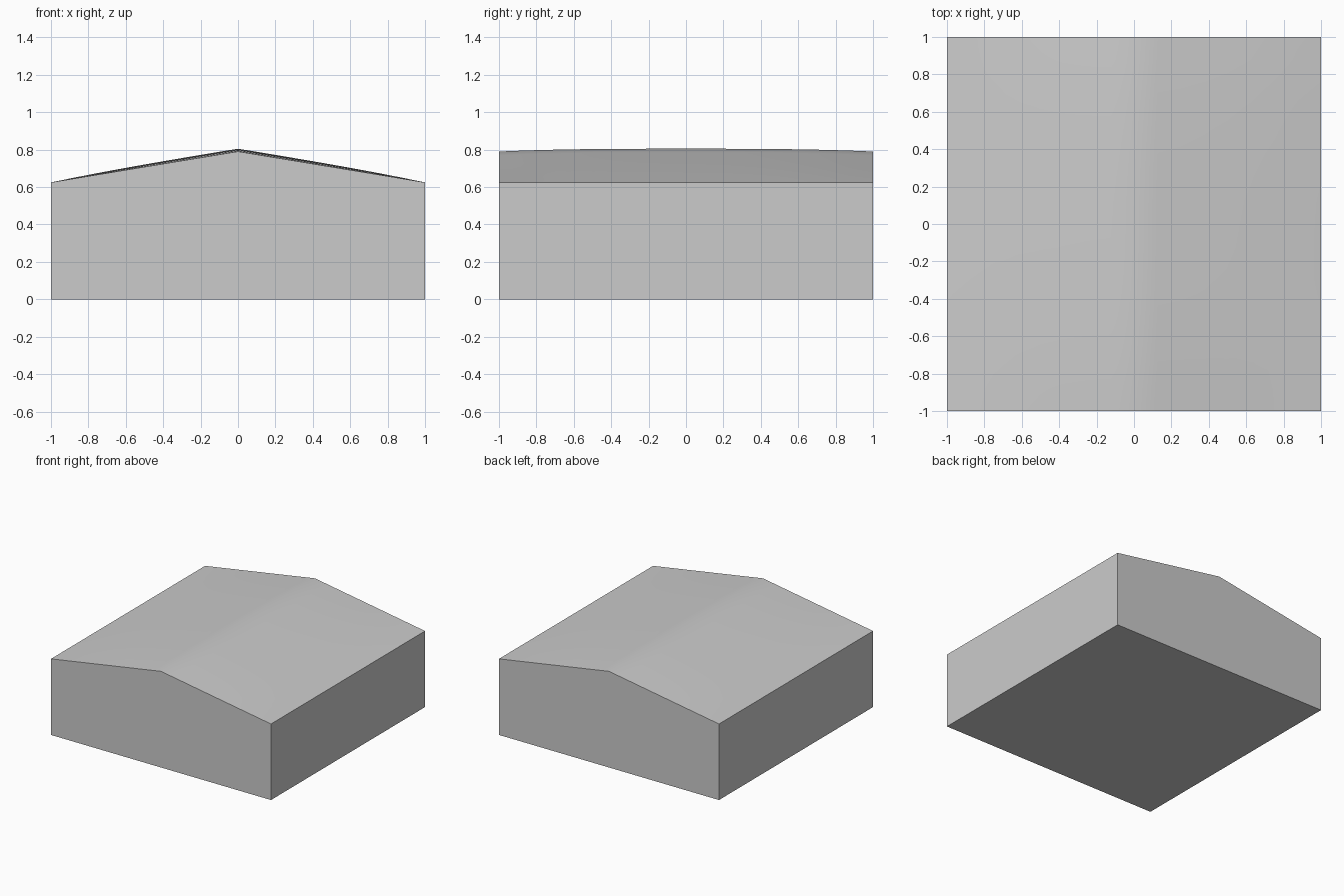
import bpy, bmesh
from math import radians

if "Cube" in bpy.data.objects:
    bpy.data.objects.remove(bpy.data.objects["Cube"], do_unlink=True)

EAVE, RIDGE, CROWN = 0.625, 0.79, 0.015

# Plain grey for the whole block
grey = bpy.data.materials.new("plain grey")
grey.use_nodes = True
colour = (0.6, 0.6, 0.6, 1)
grey.diffuse_color = colour
grey.node_tree.nodes["Principled BSDF"].inputs["Base Color"].default_value = colour


def roof_height(x, y):
    # Straight gable at the ends, gently crowned in between
    slope = EAVE + (RIDGE - EAVE) * (1 - abs(x))
    return slope + CROWN * (1 - abs(x) ** 3) * (1 - abs(y) ** 3)


# Roof surface, then walls and floor pulled down from its rim
bm = bmesh.new()
bmesh.ops.create_grid(bm, x_segments=16, y_segments=16, size=1)
for v in bm.verts:
    v.co.z = roof_height(v.co.x, v.co.y)
rim = [e for e in bm.edges if e.is_boundary]
walls = bmesh.ops.extrude_edge_only(bm, edges=rim)["geom"]
for v in walls:
    if isinstance(v, bmesh.types.BMVert):
        v.co.z = 0
bottom = [e for e in walls if isinstance(e, bmesh.types.BMEdge) and e.is_boundary]
bmesh.ops.contextual_create(bm, geom=bottom)
bmesh.ops.recalc_face_normals(bm, faces=bm.faces)

mesh = bpy.data.meshes.new("gabled_block")
bm.to_mesh(mesh)
bm.free()
mesh.materials.append(grey)
block = bpy.data.objects.new("gabled_block", mesh)
bpy.context.collection.objects.link(block)

# Smooth roof with crisp wall edges
bpy.ops.object.select_all(action='DESELECT')
block.select_set(True)
bpy.context.view_layer.objects.active = block
bpy.ops.object.shade_smooth_by_angle(angle=radians(30))
